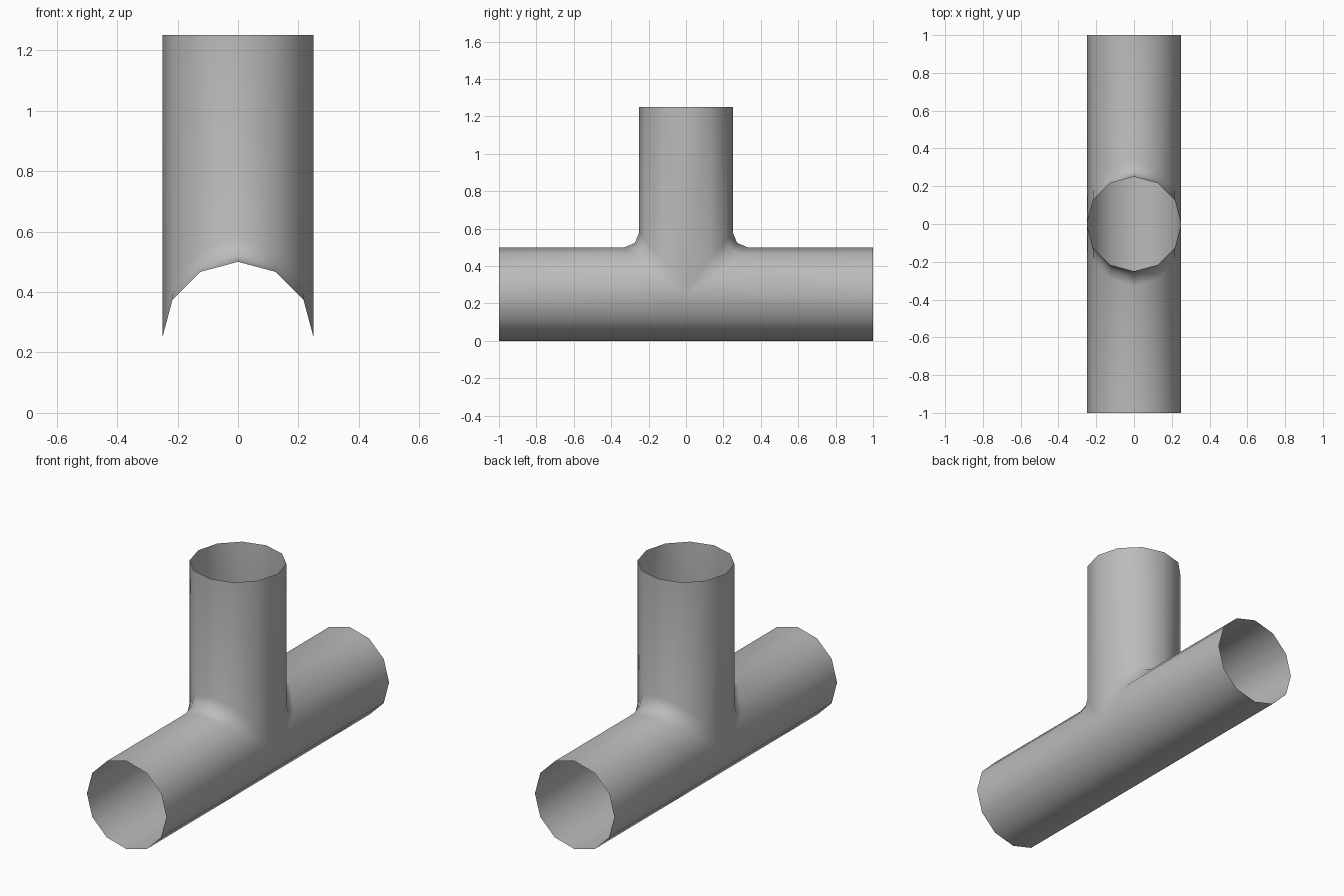
import bpy, bmesh
from math import sin, cos, pi, radians

cube = bpy.data.objects.get("Cube")
if cube:
    bpy.data.objects.remove(cube, do_unlink=True)

R, SIDES, HALF, TOP = 0.25, 12, 1.0, 1.25
QUARTER = SIDES // 4
FILLETS = [0.08, 0.075, 0.065, 0]   # blend size, from crown to flank

grey = bpy.data.materials.new("pipe grey")
grey.use_nodes = True
COLOUR = (0.5, 0.5, 0.5, 1)
grey.diffuse_color = COLOUR
grey.node_tree.nodes["Principled BSDF"].inputs["Base Color"].default_value = COLOUR

bm = bmesh.new()


def skin(columns):
    """Join neighbouring columns of points with quads."""
    grid = [[bm.verts.new(p) for p in col] for col in columns]
    for a, b in zip(grid, grid[1:]):
        for i in range(len(a) - 1):
            bm.faces.new((a[i], a[i + 1], b[i + 1], b[i]))


def branch_column(k, side):
    """Down the upright pipe, round the blend, and along the main pipe."""
    angle = 2 * pi * k / SIDES
    x, c, d = R * sin(angle), R * cos(angle), FILLETS[abs(k)]
    m = d * (1 - cos(pi / 4))
    path = [(c, TOP), (c, R + c + d), (c + m, R + c + m), (c + d, R + c), (HALF, R + c)]
    return [(x, side * y, z) for y, z in path]


# Upright pipe and upper half of the main pipe, front and back
for side in (-1, 1):
    skin([branch_column(k, side) for k in range(-QUARTER, QUARTER + 1)])

# Lower half of the main pipe
lower = []
for k in range(QUARTER, SIDES - QUARTER + 1):
    angle = 2 * pi * k / SIDES
    lower.append([(R * sin(angle), y, R + R * cos(angle)) for y in (-HALF, 0, HALF)])
skin(lower)

# Weld the seams and make one smooth open shell
bmesh.ops.remove_doubles(bm, verts=bm.verts, dist=0.0005)
bmesh.ops.recalc_face_normals(bm, faces=bm.faces)
bm.normal_update()
underside = min(bm.faces, key=lambda f: f.calc_center_median().z)
if underside.normal.z > 0:
    bmesh.ops.reverse_faces(bm, faces=bm.faces)

mesh = bpy.data.meshes.new("tee_pipe")
bm.to_mesh(mesh)
bm.free()
mesh.materials.append(grey)
pipe = bpy.data.objects.new("tee_pipe", mesh)
bpy.context.collection.objects.link(pipe)
bpy.context.view_layer.objects.active = pipe
pipe.select_set(True)
bpy.ops.object.shade_smooth_by_angle(angle=radians(60))
